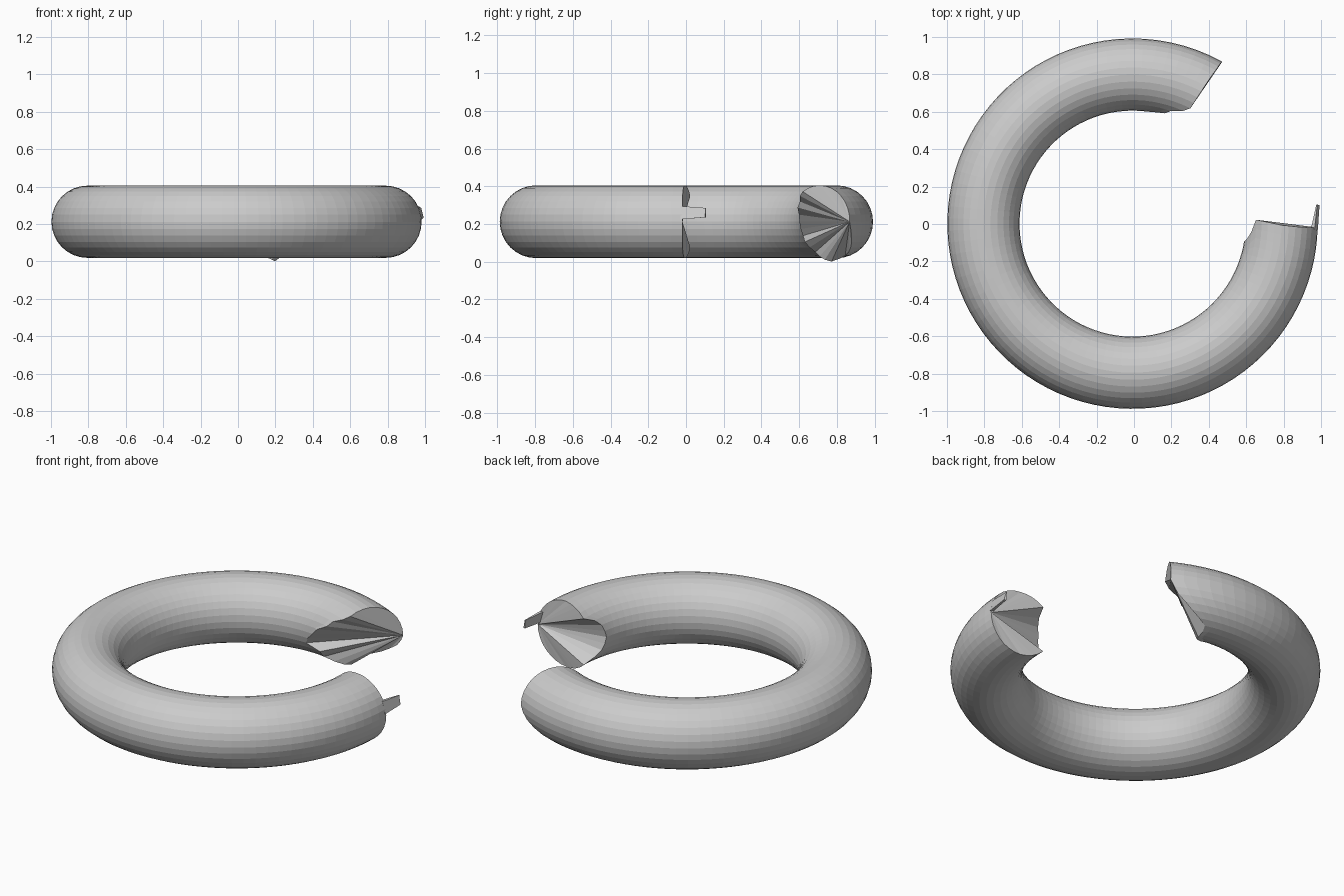
import bpy, bmesh
from math import sin, cos, radians

if "Cube" in bpy.data.objects:
    bpy.data.objects.remove(bpy.data.objects["Cube"])

CX, CY, CZ = -0.008, 0.002, 0.212
MAJOR, MINOR, SIDES = 0.797, 0.193, 32

# Broken ends: (angle round the tube, angle round the ring, extra radius)
# Tube angle 0 = outside, 90 = top, 180 = inside, 270 = bottom
END_A = [(0, 61, 0), (45, 61.5, 0), (90, 62.5, 0), (130, 63.5, 0), (148, 72, 0),
         (160, 74, 0.005), (172, 82, 0), (185, 84, 0), (200, 90, 0), (215, 80, 0),
         (235, 83, 0), (255, 76, 0.01), (270, 75, 0.018), (290, 76, 0),
         (315, 69, 0), (340, 63, 0), (360, 61, 0)]
END_B = [(0, 358.8, 0), (60, 358.8, 0), (90, 359.4, 0), (120, 361, 0), (135, 361.8, 0),
         (148, 355, 0), (160, 352, 0), (180, 350.5, 0), (200, 352, 0), (212, 355, 0),
         (225, 361.8, 0), (240, 361, 0), (270, 359.4, 0), (300, 358.8, 0), (360, 358.8, 0)]


def sample(table, phi):
    for (p0, a0, r0), (p1, a1, r1) in zip(table, table[1:]):
        if p0 <= phi <= p1:
            t = (phi - p0) / (p1 - p0)
            return a0 + (a1 - a0) * t, r0 + (r1 - r0) * t


def on_tube(theta, phi, extra=0.0):
    t, p, r = radians(theta), radians(phi), MINOR + extra
    d = MAJOR + r * cos(p)
    return CX + d * cos(t), CY + d * sin(t), CZ + r * sin(p)


def finish(bm, name):
    bmesh.ops.recalc_face_normals(bm, faces=bm.faces)
    mesh = bpy.data.meshes.new(name)
    bm.to_mesh(mesh)
    bm.free()
    obj = bpy.data.objects.new(name, mesh)
    bpy.context.collection.objects.link(obj)
    return obj


# Broken ring: each lengthwise strand of the tube stops at its own angle
bm = bmesh.new()
strands = []
for j in range(SIDES):
    phi = 360 * j / SIDES
    a, ra = sample(END_A, phi)
    b, rb = sample(END_B, phi)
    thetas = [a + (95 - a) * i / 8 for i in range(8)]
    thetas += [95 + 250 * i / 66 for i in range(67)]
    thetas += [345 + (b - 345) * i / 4 for i in range(1, 5)]
    last = len(thetas) - 1
    strands.append([bm.verts.new(on_tube(t, phi, ra if i == 0 else rb if i == last else 0))
                    for i, t in enumerate(thetas)])
for j in range(SIDES):
    s, n = strands[j], strands[(j + 1) % SIDES]
    for i in range(len(s) - 1):
        bm.faces.new((s[i], s[i + 1], n[i + 1], n[i]))
# Fracture faces fan out from the outermost point
for end in (0, -1):
    loop = [s[end] for s in strands]
    for j in range(1, SIDES - 1):
        bm.faces.new((loop[0], loop[j], loop[j + 1]))
finish(bm, "broken_ring")

# Splinter sticking out of the second end
bm = bmesh.new()
base = [bm.verts.new(p) for p in ((0.965, -0.03, 0.225), (0.983, -0.03, 0.225),
                                  (0.965, -0.03, 0.295), (0.945, -0.03, 0.295))]
tip = [bm.verts.new(p) for p in ((0.988, 0.03, 0.23), (1.0, 0.02, 0.23),
                                 (0.98, 0.105, 0.285), (0.975, 0.105, 0.285))]
tip[0].co = (0.98, 0.105, 0.235)
tip[1].co = (0.992, 0.1, 0.235)
bm.faces.new(base)
bm.faces.new(tip)
for k in range(4):
    m = (k + 1) % 4
    bm.faces.new((base[k], base[m], tip[m], tip[k]))
finish(bm, "splinter")
